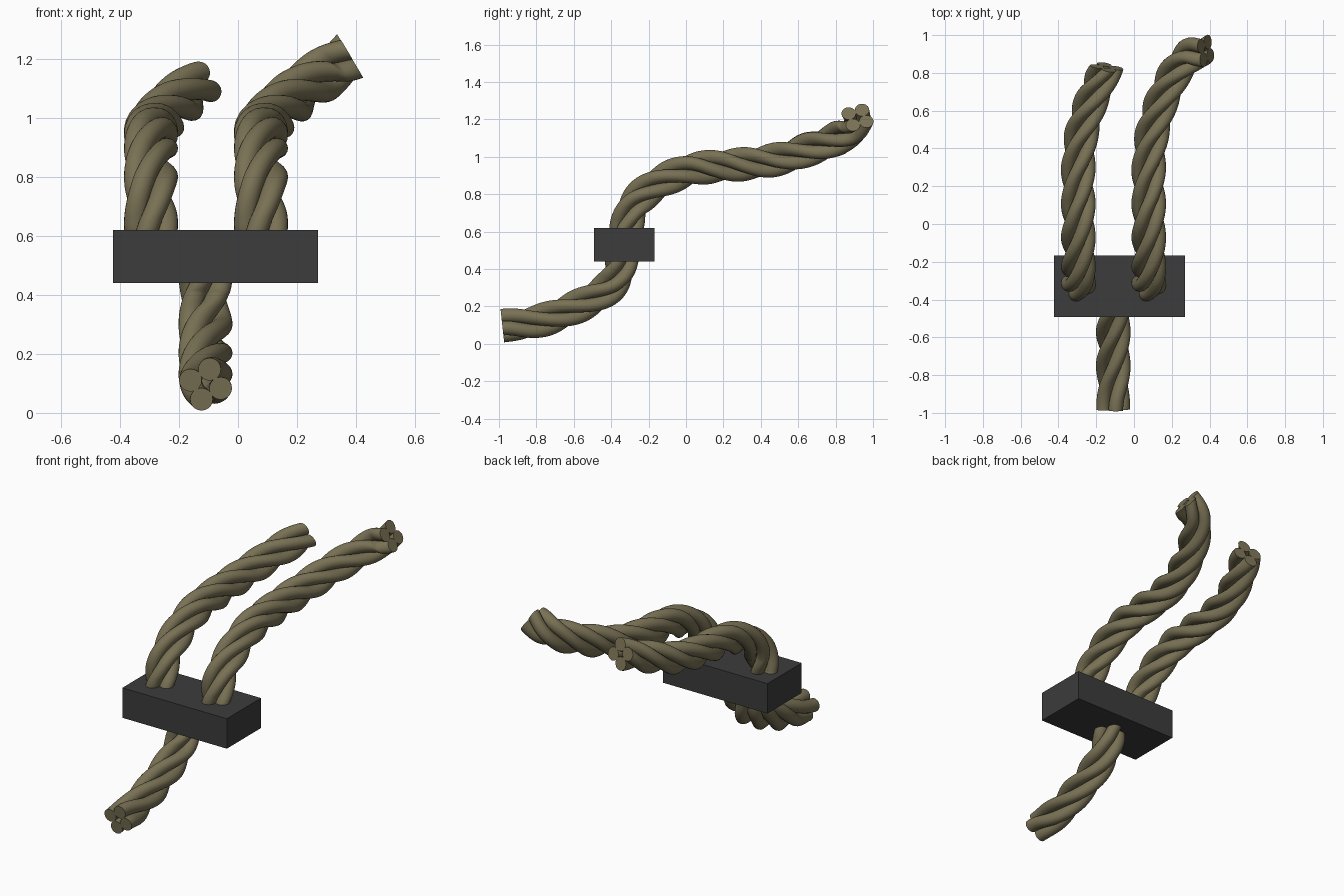
import bpy, bmesh, math
from mathutils import Vector

if "Cube" in bpy.data.objects:
    bpy.data.objects.remove(bpy.data.objects["Cube"])

STRAND_R, TWIST_R, PITCH = 0.0385, 0.053, 0.74


def material(name, rgb):
    m = bpy.data.materials.new(name)
    m.diffuse_color = (*rgb, 1)
    m.use_nodes = True
    m.node_tree.nodes["Principled BSDF"].inputs["Base Color"].default_value = m.diffuse_color
    return m


rope_mat = material("olive_rope", (0.19, 0.165, 0.09))
block_mat = material("dark_block", (0.045, 0.045, 0.045))


def smooth_path(points, steps=20):
    # Catmull-Rom curve through the given points
    p = [Vector(q) for q in points]
    p = [2 * p[0] - p[1]] + p + [2 * p[-1] - p[-2]]
    out = []
    for i in range(1, len(p) - 2):
        a, b, c, d = p[i - 1:i + 3]
        for k in range(steps):
            t = k / steps
            out.append(0.5 * (2 * b + (c - a) * t + (2 * a - 5 * b + 4 * c - d) * t * t
                              + (3 * b - a - 3 * c + d) * t ** 3))
    return out + [p[-2]]


def rope(name, points, phase, ease=0.0, end_dir=None, sides=20):
    # four round strands twisted about one path
    path = smooth_path(points)
    n = len(path)
    tang = [(path[min(i + 1, n - 1)] - path[max(i - 1, 0)]).normalized() for i in range(n)]
    if end_dir:
        blend = 15
        for j in range(blend):
            i = n - blend + j
            tang[i] = tang[i].lerp(Vector(end_dir).normalized(), (j + 1) / blend).normalized()
    frames, u, s = [], Vector((1, 0, 0)), 0.0
    for i in range(n):
        if i:
            s += (path[i] - path[i - 1]).length
        u = (u - tang[i] * u.dot(tang[i])).normalized()
        twist = math.sqrt(s * s + ease * ease) - ease
        frames.append((path[i], u.copy(), tang[i].cross(u), phase + math.tau * twist / PITCH))
    bm = bmesh.new()
    for k in range(4):
        rings = []
        for c, u, v, ang in frames:
            a = ang + k * math.pi / 2
            mid = c + (u * math.cos(a) + v * math.sin(a)) * TWIST_R
            ring = []
            for j in range(sides):
                b = math.tau * j / sides
                ring.append(bm.verts.new(mid + (u * math.cos(b) + v * math.sin(b)) * STRAND_R))
            rings.append(ring)
        for r0, r1 in zip(rings, rings[1:]):
            for j in range(sides):
                m = (j + 1) % sides
                bm.faces.new((r0[j], r0[m], r1[m], r1[j]))
        bm.faces.new(rings[0][::-1])
        bm.faces.new(rings[-1])
    me = bpy.data.meshes.new(name)
    bm.to_mesh(me)
    bm.free()
    ob = bpy.data.objects.new(name, me)
    bpy.context.collection.objects.link(ob)
    me.materials.append(rope_mat)
    bpy.ops.object.select_all(action='DESELECT')
    ob.select_set(True)
    bpy.context.view_layer.objects.active = ob
    bpy.ops.object.shade_smooth_by_angle(angle=math.radians(40))
    return ob


# clamp block
bpy.ops.mesh.primitive_cube_add(size=1, location=(-0.077, -0.33, 0.53))
block = bpy.context.object
block.name = "clamp_block"
block.scale = (0.695, 0.325, 0.18)
block.data.materials.append(block_mat)

# lower rope, front end up into the block
rope("lower_rope", [(-0.11, -0.982, 0.097), (-0.11, -0.8, 0.118), (-0.11, -0.6, 0.19),
                    (-0.11, -0.43, 0.285), (-0.11, -0.36, 0.38), (-0.11, -0.34, 0.48)],
     math.radians(15), ease=0.1)

# two upper ropes share the rise from the block
RISE = [(-0.32, 0.56), (-0.315, 0.64), (-0.27, 0.755), (-0.16, 0.85), (0, 0.925),
        (0.14, 0.947), (0.3, 0.96)]


def upper(name, x, tail, end_dir):
    pts = [(x, y, z) for y, z in RISE] + [(x + dx, y, z) for dx, y, z in tail]
    rope(name, pts, math.radians(50), end_dir=end_dir)


upper("upper_rope_right", 0.078,
      [(0.018, 0.48, 0.985), (0.072, 0.66, 1.04), (0.14, 0.8, 1.095),
       (0.215, 0.89, 1.15), (0.302, 0.917, 1.21)], (0.86, 0.02, 0.51))
upper("upper_rope_left", -0.295,
      [(0.018, 0.48, 0.985), (0.065, 0.64, 1.035), (0.15, 0.83, 1.105)], (0.15, 0.95, 0.25))
